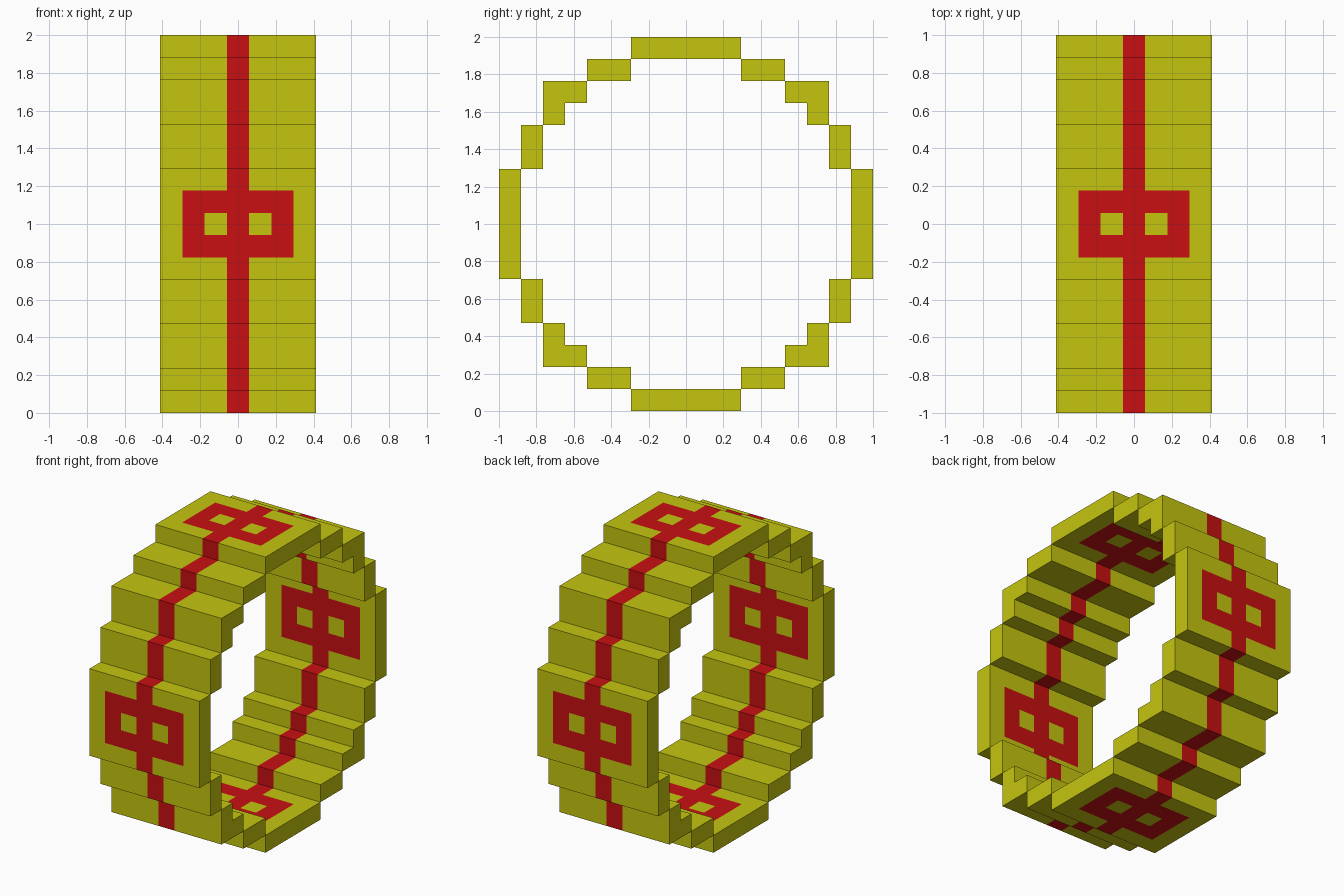
import bpy
import bmesh
from math import pi
from mathutils import Matrix

if "Cube" in bpy.data.objects:
    bpy.data.objects.remove(bpy.data.objects["Cube"], do_unlink=True)

U = 2 / 17            # size of one square of the stepped ring
HALF_WIDTH = 3.5      # half the band width, in squares


def make_material(name, colour):
    mat = bpy.data.materials.new(name)
    mat.use_nodes = True
    mat.diffuse_color = colour
    mat.node_tree.nodes["Principled BSDF"].inputs["Base Color"].default_value = colour
    return mat


MATERIALS = [make_material("mustard yellow", (0.56, 0.56, 0.005, 1)),
             make_material("deep red", (0.58, 0.005, 0.006, 1))]


def in_stripe(c, n):
    return abs(n.x) < 0.5 and abs(c.x) < 0.5


def in_emblem(c, n):
    # Five by three plate with two square holes, crossed by the stripe
    x, y = abs(c.x), abs(c.y)
    hole = 0.5 < x < 1.5 and y < 0.5
    return in_stripe(c, n) or (abs(n.z) > 0.5 and x < 2.5 and y < 1.5 and not hole)


def make_block(name, outline, quarter, x_cuts, y_cuts, is_red):
    """Extrude a y-z outline across the band, cut it, colour it and turn it into place."""
    bm = bmesh.new()
    face = bm.faces.new([bm.verts.new((-HALF_WIDTH, y, z)) for y, z in outline])
    out = bmesh.ops.extrude_face_region(bm, geom=[face], use_keep_orig=True)
    moved = [v for v in out["geom"] if isinstance(v, bmesh.types.BMVert)]
    bmesh.ops.translate(bm, verts=moved, vec=(2 * HALF_WIDTH, 0, 0))
    for axis, cuts in (((1, 0, 0), x_cuts), ((0, 1, 0), y_cuts)):
        for cut in cuts:
            for side in (-cut, cut):
                bmesh.ops.bisect_plane(bm, geom=bm.verts[:] + bm.edges[:] + bm.faces[:],
                                       plane_co=[side * a for a in axis], plane_no=axis)
    bmesh.ops.recalc_face_normals(bm, faces=bm.faces)
    bm.normal_update()
    for f in bm.faces:
        f.material_index = int(is_red(f.calc_center_median(), f.normal))
    turn = Matrix.Rotation(quarter * pi / 2, 4, "X")
    bm.transform(turn @ Matrix.Scale(U, 4))
    mesh = bpy.data.meshes.new(name)
    bm.to_mesh(mesh)
    bm.free()
    for mat in MATERIALS:
        mesh.materials.append(mat)
    obj = bpy.data.objects.new(name, mesh)
    obj.location.z = 1
    bpy.context.collection.objects.link(obj)


def rectangle(y0, y1, z0, z1):
    return [(y0, z0), (y1, z0), (y1, z1), (y0, z1)]


# Stepped blocks of one quarter of the ring
PANEL = rectangle(-2.5, 2.5, 7.5, 8.5)
UPPER_STEP = rectangle(2.5, 4.5, 6.5, 7.5)
LOWER_STEP = rectangle(6.5, 7.5, 2.5, 4.5)
CORNER = [(4.5, 5.5), (5.5, 5.5), (5.5, 4.5), (6.5, 4.5), (6.5, 6.5), (4.5, 6.5)]

# Four turned copies complete the ring
for quarter, place in enumerate(("top", "front", "bottom", "back")):
    make_block(place + "_emblem_panel", PANEL, quarter, (0.5, 1.5, 2.5), (0.5, 1.5), in_emblem)
    for part, outline in (("first_step", UPPER_STEP), ("corner_block", CORNER),
                          ("second_step", LOWER_STEP)):
        make_block(place + "_" + part, outline, quarter, (0.5,), (), in_stripe)
